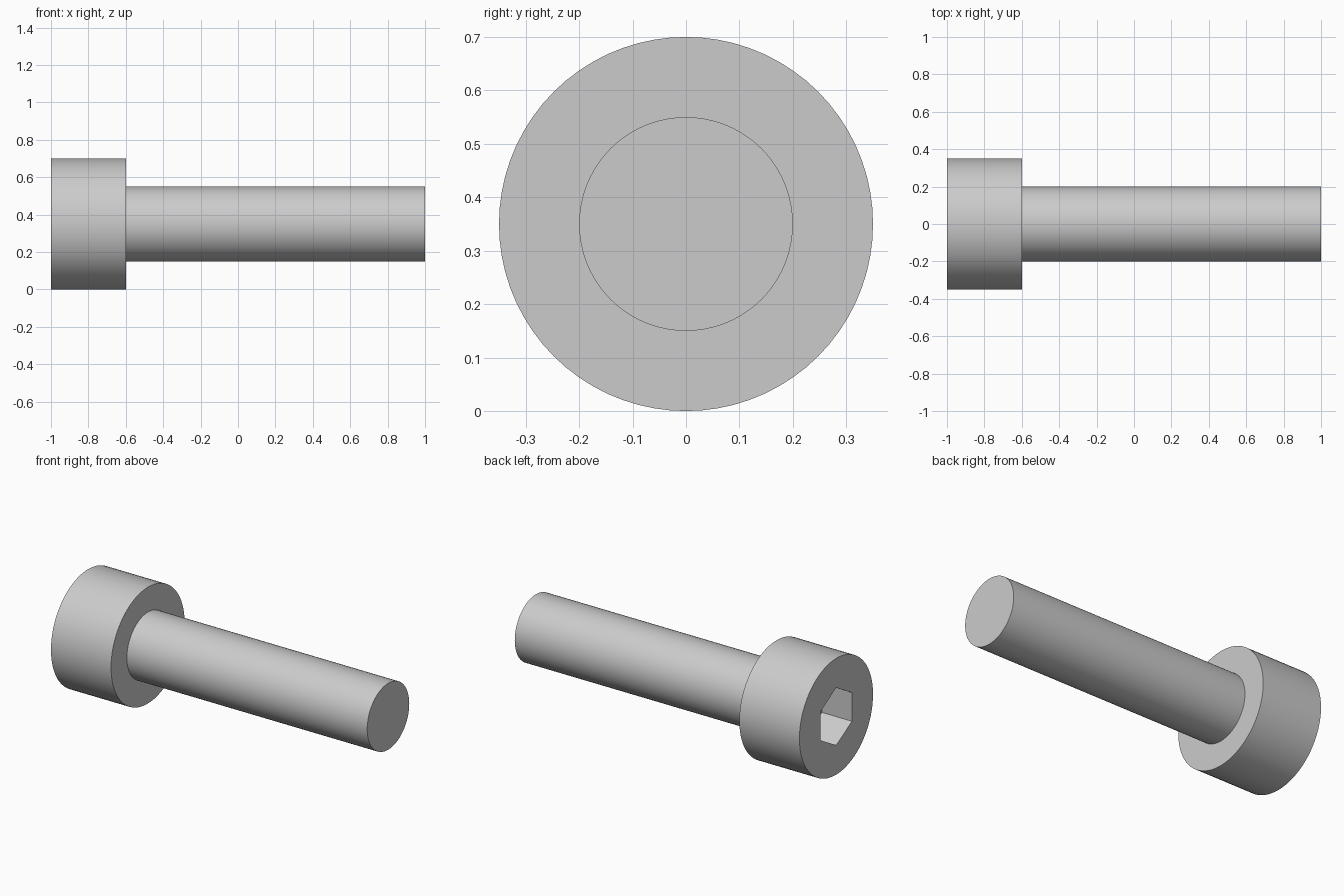
import bpy, bmesh
from math import sin, cos, tau, radians

AXIS_Z = 0.35      # height of the screw's centre line
SIDES = 72

cube = bpy.data.objects.get("Cube")
if cube:
    bpy.data.objects.remove(cube, do_unlink=True)

steel = bpy.data.materials.new("steel grey")
steel.use_nodes = True
colour = (0.6, 0.6, 0.6, 1)
steel.diffuse_color = colour
steel.node_tree.nodes["Principled BSDF"].inputs["Base Color"].default_value = colour


def turned(name, profile, sides):
    """Closed solid turned about the x axis from (x, radius) points."""
    bm = bmesh.new()
    rings = [[bm.verts.new((x, r * sin(tau * i / sides), AXIS_Z + r * cos(tau * i / sides)))
              for i in range(sides)] for x, r in profile]
    for a, b in zip(rings, rings[1:]):
        for i in range(sides):
            j = (i + 1) % sides
            bm.faces.new((a[i], a[j], b[j], b[i]))
    bm.faces.new(rings[0])
    bm.faces.new(rings[-1])
    bmesh.ops.recalc_face_normals(bm, faces=bm.faces)
    mesh = bpy.data.meshes.new(name)
    bm.to_mesh(mesh)
    bm.free()
    mesh.materials.append(steel)
    obj = bpy.data.objects.new(name, mesh)
    bpy.context.collection.objects.link(obj)
    return obj


# Head and shank in one stepped solid
screw = turned("screw_body", [(-1, 0.35), (-0.6, 0.35), (-0.6, 0.2), (1, 0.2)], SIDES)

# Hexagonal socket, points up and down, cut into the head
cutter = turned("socket_cutter", [(-1.1, 0.173), (-0.8, 0.173)], 6)
cutter.hide_render = True
cut = screw.modifiers.new("socket", 'BOOLEAN')
cut.operation = 'DIFFERENCE'
cut.solver = 'EXACT'
cut.object = cutter

bpy.ops.object.select_all(action='DESELECT')
screw.select_set(True)
bpy.context.view_layer.objects.active = screw
bpy.ops.object.modifier_apply(modifier=cut.name)
bpy.data.objects.remove(cutter, do_unlink=True)

# Smooth round sides, crisp rims and socket
bpy.ops.object.shade_smooth_by_angle(angle=radians(30))
